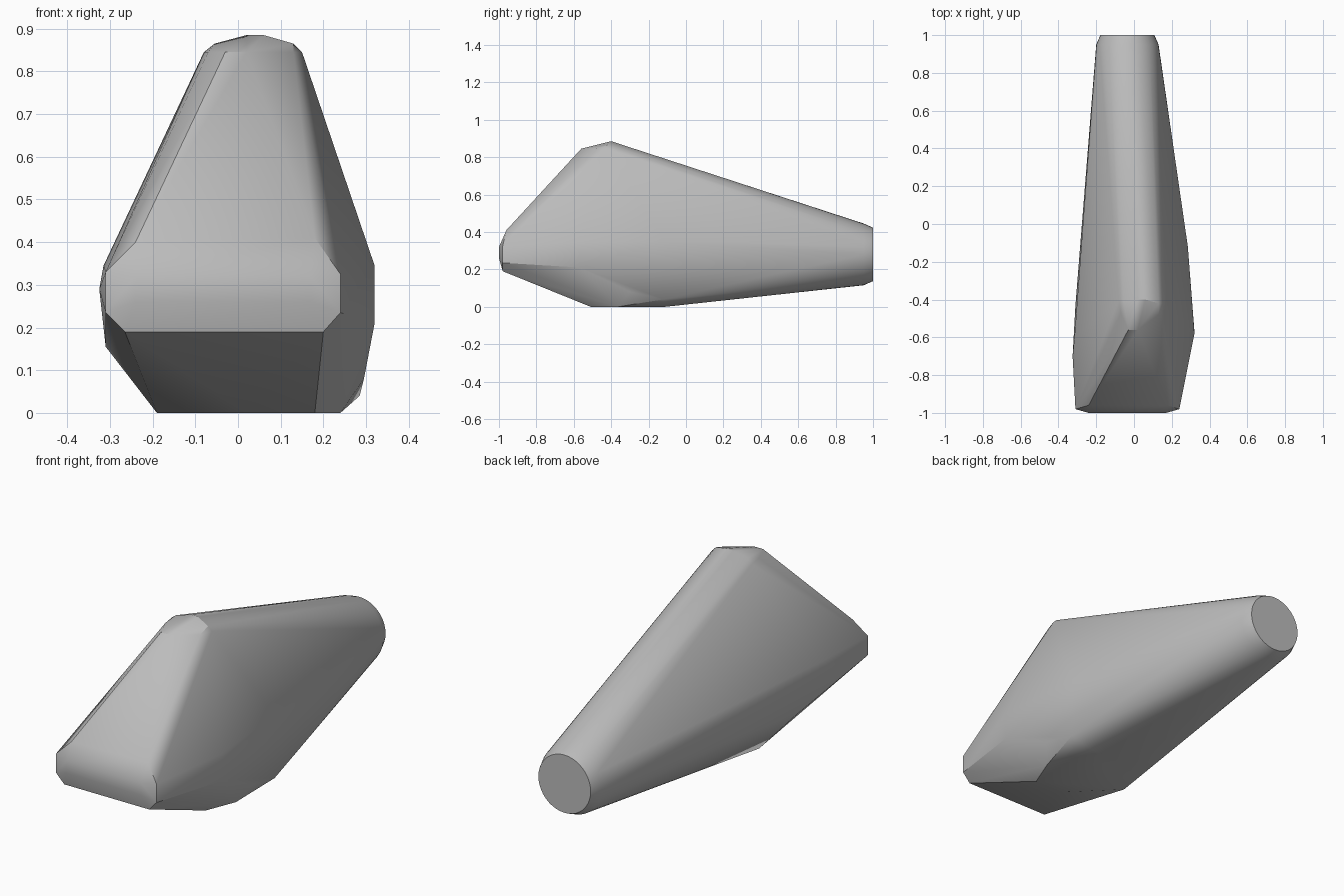
import bpy, bmesh, math

old = bpy.data.objects.get("Cube")
if old:
    bpy.data.objects.remove(old, do_unlink=True)

grey = bpy.data.materials.new("stone_grey")
grey.use_nodes = True
colour = (0.5, 0.5, 0.5, 1)
grey.diffuse_color = colour
grey.node_tree.nodes["Principled BSDF"].inputs["Base Color"].default_value = colour


def ring(y, radius, sides=40):
    """Circle of points facing along y, at the round tail."""
    turns = [2 * math.pi * i / sides for i in range(sides)]
    return [(-0.035 + radius * math.cos(t), y, 0.28 + radius * math.sin(t)) for t in turns]


# Rounded top of the hump
crest = [(-0.03, -0.56, 0.845), (0.02, -0.56, 0.845), (0.13, -0.48, 0.845),
         (0.15, -0.42, 0.845), (-0.07, -0.47, 0.845), (-0.08, -0.40, 0.845),
         (-0.055, -0.41, 0.865), (0.13, -0.42, 0.865),
         (0.02, -0.40, 0.885), (0.06, -0.40, 0.885)]

# Blunt nose bar
nose = [(-0.265, -0.98, 0.19), (0.20, -0.98, 0.19),
        (-0.31, -0.98, 0.235), (0.24, -0.98, 0.235),
        (-0.31, -0.98, 0.33), (0.24, -0.98, 0.325),
        (-0.24, -1, 0.26), (0.17, -1, 0.26), (-0.24, -1, 0.32), (0.17, -1, 0.32),
        (-0.24, -0.96, 0.40), (0.18, -0.96, 0.41)]

# Widest points of the flanks
flanks = [(0.32, -0.58, 0.345), (0.32, -0.57, 0.21), (0.285, -0.12, 0.35),
          (0.285, -0.12, 0.04), (0.295, -0.30, 0.08),
          (-0.325, -0.70, 0.29), (-0.315, -0.60, 0.345), (-0.31, -0.43, 0.155)]

# Flat underside
belly = [(-0.19, -0.30, 0), (0.02, -0.51, 0), (0.18, -0.51, 0),
         (0.24, -0.36, 0), (0.18, -0.11, 0), (-0.08, -0.11, 0)]

# Stretch one skin over all the features
bm = bmesh.new()
for point in ring(1, 0.143) + ring(0.95, 0.165) + crest + nose + flanks + belly:
    bm.verts.new(point)
hull = bmesh.ops.convex_hull(bm, input=bm.verts)
loose = [v for v in bm.verts if not v.link_faces]
bmesh.ops.delete(bm, geom=loose, context="VERTS")
bmesh.ops.dissolve_limit(bm, angle_limit=math.radians(1), verts=bm.verts, edges=bm.edges)
bmesh.ops.recalc_face_normals(bm, faces=bm.faces)

mesh = bpy.data.meshes.new("tapered_body")
bm.to_mesh(mesh)
bm.free()
mesh.materials.append(grey)
body = bpy.data.objects.new("tapered_body", mesh)
bpy.context.collection.objects.link(body)

bpy.ops.object.select_all(action="DESELECT")
body.select_set(True)
bpy.context.view_layer.objects.active = body
bpy.ops.object.shade_smooth_by_angle(angle=math.radians(30))
